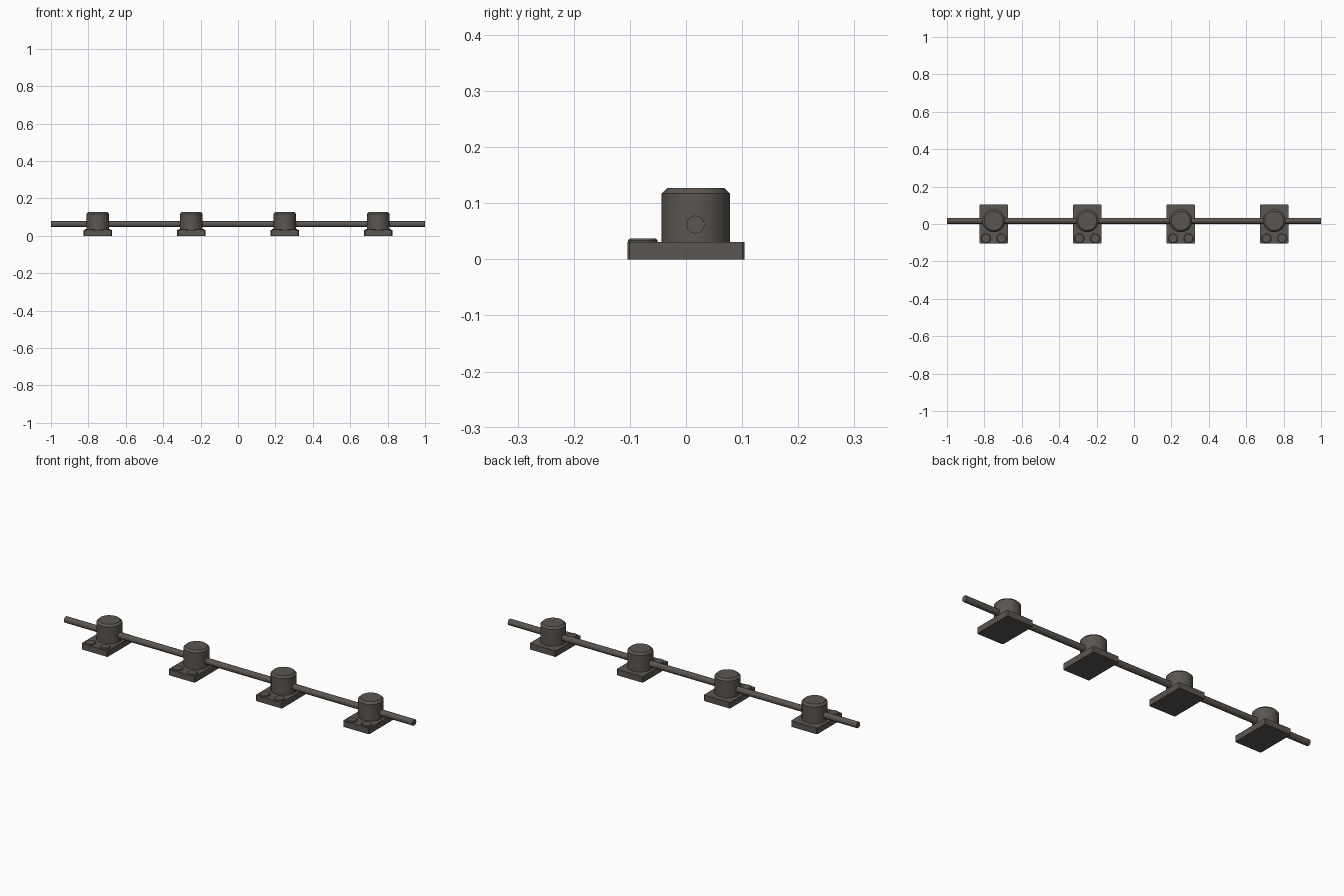
import bpy, bmesh, math
from mathutils import Matrix

if "Cube" in bpy.data.objects:
    bpy.data.objects.remove(bpy.data.objects["Cube"])

metal = bpy.data.materials.new("dark warm grey metal")
metal.diffuse_color = (0.105, 0.092, 0.080, 1)
metal.use_nodes = True
metal.node_tree.nodes["Principled BSDF"].inputs["Base Color"].default_value = metal.diffuse_color


def finish(bm, name):
    mesh = bpy.data.meshes.new(name)
    bm.to_mesh(mesh)
    bm.free()
    mesh.materials.append(metal)
    obj = bpy.data.objects.new(name, mesh)
    bpy.context.collection.objects.link(obj)
    return obj


def cylinder(name, radius, length, centre, sides, chamfer=0, rot=Matrix()):
    """Upright cylinder with an optional chamfered top rim."""
    bm = bmesh.new()
    bmesh.ops.create_cone(bm, cap_ends=True, segments=sides, radius1=radius,
                          radius2=radius, depth=length)
    if chamfer:
        rim = [e for e in bm.edges if all(v.co.z > 0 for v in e.verts)]
        bmesh.ops.bevel(bm, geom=rim, offset=chamfer, segments=1, affect='EDGES')
    bm.transform(Matrix.Translation(centre) @ rot)
    obj = finish(bm, name)
    bpy.ops.object.select_all(action='DESELECT')
    obj.select_set(True)
    bpy.context.view_layer.objects.active = obj
    bpy.ops.object.shade_smooth_by_angle(angle=math.radians(30))
    return obj


def plate(name, x):
    """Flat rectangular foot with slightly cut corners."""
    bm = bmesh.new()
    bmesh.ops.create_cube(bm, size=1, matrix=Matrix.Translation((x, 0, 0.0155))
                          @ Matrix.Diagonal((0.15, 0.209, 0.031, 1)))
    corners = [e for e in bm.edges
               if abs(e.verts[0].co.z - e.verts[1].co.z) > 0.02]
    bmesh.ops.bevel(bm, geom=corners, offset=0.004, segments=1, affect='EDGES')
    return finish(bm, name)


AXIS_Y = 0.017

# long rod through all the posts
cylinder("rail_rod", 0.016, 2.0, (0, AXIS_Y, 0.062), 16,
         rot=Matrix.Rotation(math.pi / 2, 4, 'Y'))

# four supports: foot plate, post and two bolts each
for i, x in enumerate((-0.75, -0.25, 0.25, 0.75), 1):
    plate(f"foot_plate_{i}", x)
    cylinder(f"post_{i}", 0.061, 0.097, (x, AXIS_Y, 0.0785), 24, 0.010)
    for side, dx in (("left", -0.042), ("right", 0.042)):
        cylinder(f"bolt_{side}_{i}", 0.026, 0.017, (x + dx, -0.077, 0.0285),
                 16, 0.003)
